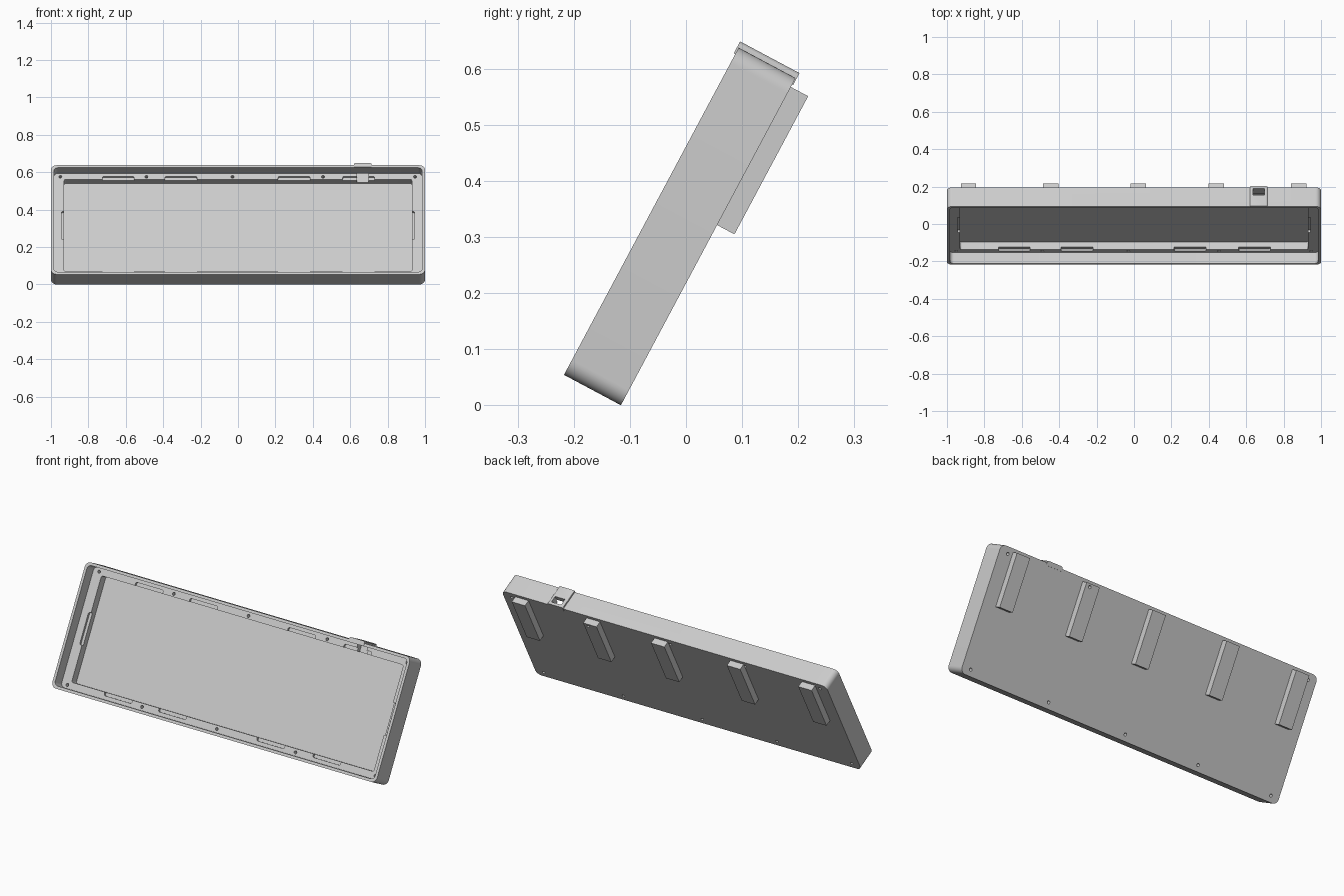
import bpy, bmesh, math
from mathutils import Matrix, Vector

if "Cube" in bpy.data.objects:
    bpy.data.objects.remove(bpy.data.objects["Cube"], do_unlink=True)

grey = bpy.data.materials.new("light_grey")
grey.use_nodes = True
grey.diffuse_color = (0.6, 0.6, 0.6, 1)
grey.node_tree.nodes["Principled BSDF"].inputs["Base Color"].default_value = (0.6, 0.6, 0.6, 1)

# The case is laid out flat (x, length, thickness), then leaned back
TILT = Matrix.Translation((0, -0.116, 0)) @ Matrix.Rotation(math.radians(61.9), 4, "X")
LENGTH, THICK, RIM, LEDGE, FLOOR = 0.661, 0.115, 0.015, 0.05, 0.005


def make_object(name, bm):
    bmesh.ops.recalc_face_normals(bm, faces=bm.faces)
    mesh = bpy.data.meshes.new(name)
    bm.to_mesh(mesh)
    bm.free()
    mesh.materials.append(grey)
    obj = bpy.data.objects.new(name, mesh)
    bpy.context.collection.objects.link(obj)
    return obj


def slab(name, xs, us, ws, radius=0.0, steps=8):
    """Block with optionally rounded corners in plan."""
    bm = bmesh.new()
    corners = [(xs[1], us[1], -1, -1), (xs[0], us[1], 1, -1),
               (xs[0], us[0], 1, 1), (xs[1], us[0], -1, 1)]
    verts = []
    for i, (x, u, sx, su) in enumerate(corners):
        for k in range(steps + 1 if radius else 1):
            a = math.pi / 2 * (i + k / steps)
            verts.append(bm.verts.new((x + radius * (sx + math.cos(a)),
                                       u + radius * (su + math.sin(a)), ws[0]))
                         if radius else bm.verts.new((x, u, ws[0])))
    face = bm.faces.new(verts)
    top = bmesh.ops.extrude_face_region(bm, geom=[face])["geom"]
    bmesh.ops.translate(bm, vec=(0, 0, ws[1] - ws[0]),
                        verts=[v for v in top if isinstance(v, bmesh.types.BMVert)])
    return make_object(name, bm)


def drill(x, u, radius=0.008):
    bm = bmesh.new()
    bmesh.ops.create_cone(bm, cap_ends=True, segments=16, radius1=radius, radius2=radius,
                          depth=0.2, matrix=Matrix.Translation((x, u, 0)))
    return make_object("screw_hole_cutter", bm)


def cut(obj, cutters):
    bpy.context.view_layer.objects.active = obj
    for cutter in cutters:
        cutter.hide_render = True
        mod = obj.modifiers.new("cut", "BOOLEAN")
        mod.operation, mod.solver, mod.object = "DIFFERENCE", "EXACT", cutter
        bpy.ops.object.modifier_apply(modifier=mod.name)


# Case shell
case = slab("case", (-1, 1), (0, LENGTH), (0, THICK), 0.03)

# Wide opening down to the ledge, then the deep tray
opening = slab("opening_cutter", (RIM - 1, 1 - RIM), (RIM, LENGTH - RIM), (LEDGE, 0.2), 0.022)
tray = slab("tray_cutter", (-0.93, 0.93), (0.052, 0.61), (FLOOR, 0.08), 0.01)

# Shallow clip recesses along the ledge
recesses = []
for x in (-0.64, -0.305, 0.3, 0.645):
    for us in ((0.034, 0.07), (0.59, 0.628)):
        recesses.append(slab("recess_cutter", (x - 0.085, x + 0.085), us, (0.037, 0.07), 0.008))
for s in (-1, 1):
    recesses.append(slab("recess_cutter", sorted((s * 0.91, s * 0.945)),
                         (0.245, 0.415), (0.037, 0.07), 0.008))

# Screw holes and cable port
holes = [drill(x, u) for x in (-0.95, -0.49, -0.03, 0.455, 0.947) for u in (0.033, 0.626)]
port = slab("port_cutter", (0.637, 0.697), (0.58, 0.72), (0.013, 0.051))

cut(case, [opening, tray] + recesses + holes + [port])
parts = [case]

# Feet on the back
for i, x in enumerate((-0.885, -0.445, 0.022, 0.44, 0.88)):
    foot = slab("foot_%d" % (i + 1), (x - 0.041, x + 0.041), (0.364, 0.643), (-0.035, 0.002))
    if i == 3:
        cut(foot, holes)
    parts.append(foot)

# Raised housing around the cable port
housing = slab("port_housing", (0.619, 0.714), (0.648, 0.672), (-0.002, 0.118))
bm = bmesh.new()
bm.from_mesh(housing.data)
edges = [e for e in bm.edges if all(v.co.y > 0.67 for v in e.verts)
         and abs(e.verts[0].co.x - e.verts[1].co.x) < 0.001]
bmesh.ops.bevel(bm, geom=edges, offset=0.008, segments=3, profile=0.5, affect="EDGES")
bm.to_mesh(housing.data)
bm.free()
cut(housing, [port])
parts.append(housing)

# Remove cutters, lean everything back and shade
for cutter in [opening, tray, port] + recesses + holes:
    bpy.data.objects.remove(cutter, do_unlink=True)
bpy.ops.object.select_all(action="DESELECT")
for part in parts:
    part.data.transform(TILT)
    part.select_set(True)
bpy.context.view_layer.objects.active = case
bpy.ops.object.shade_smooth_by_angle(angle=math.radians(30))
